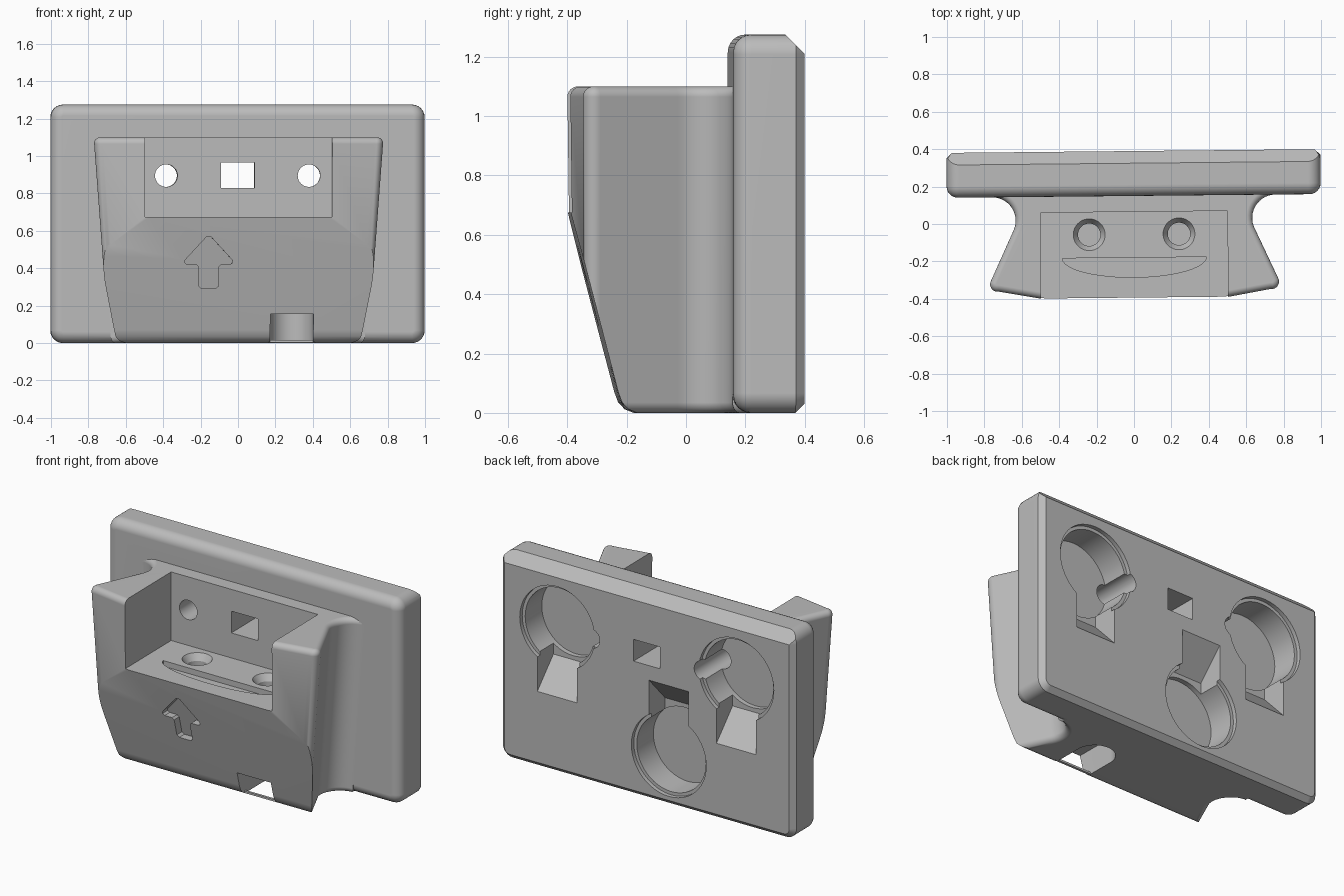
import bpy, bmesh
from math import sin, cos, pi, radians
from mathutils import Vector

if "Cube" in bpy.data.objects:
    bpy.data.objects.remove(bpy.data.objects["Cube"], do_unlink=True)

grey = bpy.data.materials.new("matte grey")
grey.use_nodes = True
grey.diffuse_color = (0.5, 0.5, 0.5, 1)
grey.node_tree.nodes["Principled BSDF"].inputs["Base Color"].default_value = (0.5, 0.5, 0.5, 1)


def loft(name, rings):
    """Skin a stack of matching closed rings and cap both ends."""
    bm = bmesh.new()
    loops = [[bm.verts.new(p) for p in r] for r in rings]
    n = len(loops[0])
    for a, b in zip(loops, loops[1:]):
        for i in range(n):
            j = (i + 1) % n
            bm.faces.new((a[i], a[j], b[j], b[i]))
    bm.faces.new(loops[0][::-1])
    bm.faces.new(loops[-1])
    bmesh.ops.recalc_face_normals(bm, faces=bm.faces)
    me = bpy.data.meshes.new(name)
    bm.to_mesh(me)
    bm.free()
    me.materials.append(grey)
    ob = bpy.data.objects.new(name, me)
    bpy.context.collection.objects.link(ob)
    return ob


def place(axis, p, h):
    if axis == "x":
        return Vector((h, p[0], p[1]))
    if axis == "y":
        return Vector((p[0], h, p[1]))
    return Vector((p[0], p[1], h))


def prism(name, pts, axis, lo, hi):
    return loft(name, [[place(axis, p, h) for p in pts] for h in (lo, hi)])


def arc(cx, cy, r, a0, a1, n):
    steps = [radians(a0 + (a1 - a0) * i / n) for i in range(n + 1)]
    return [(cx + r * cos(a), cy + r * sin(a)) for a in steps]


def rect(x0, x1, y0, y1):
    return [(x0, y0), (x1, y0), (x1, y1), (x0, y1)]


def turned(name, c, axis, steps):
    """Round cutter from (height, radius) steps."""
    return loft(name, [[place(axis, p, h) for p in arc(*c, r, 0, 360, 48)[:-1]]
                       for h, r in steps])


def combine(target, tool, op="DIFFERENCE"):
    mod = target.modifiers.new(op.lower(), "BOOLEAN")
    mod.operation, mod.solver, mod.object = op, "EXACT", tool
    bpy.context.view_layer.objects.active = target
    bpy.ops.object.modifier_apply(modifier=mod.name)
    bpy.data.objects.remove(tool, do_unlink=True)


def rounding(r, n=6):
    """(height, inset) pairs of a quarter round."""
    return [(r * (1 - cos(pi / 2 * i / n)), r * (1 - sin(pi / 2 * i / n))) for i in range(n + 1)]


# Back plate: rounded front rim, chamfered back rim
def plate_ring(y, d):
    w, b, t, r = 1 - d, d, 1.275 - d, 0.067 - d
    pts = (arc(w - r, b + r, r, -90, 0, 6) + arc(w - r, t - r, r, 0, 90, 6)
           + arc(r - w, t - r, r, 90, 180, 6) + arc(r - w, b + r, r, 180, 270, 6))
    return [place("y", p, y) for p in pts]


plate = loft("wall_mount", [plate_ring(0.15 + h, d) for h, d in rounding(0.06)]
             + [plate_ring(0.36, 0), plate_ring(0.39, 0.03)])
combine(plate, prism("top_chamfer", [(0.285, 1.315), (0.43, 1.17), (0.5, 1.4)], "x", -2, 2))

# Dovetail body with concave flanks flowing into the plate
half = ([(0.5, -0.395)] + arc(0.735, -0.315, 0.04, -99, 28, 8)
        + arc(0.76, 0.025, 0.125, 208, 90, 14) + [(0.76, 0.27)])
outline = [Vector(p) for p in half + [(-x, y) for x, y in reversed(half)]]


def body_ring(z, d):
    ring = []
    for i, p in enumerate(outline):
        a, b = outline[i - 1], outline[(i + 1) % len(outline)]
        t = (p - a).normalized() + (b - p).normalized()
        t.normalize()
        q = p + Vector((-t.y, t.x)) * d
        q.x -= (1 if p.x > 0 else -1) * 0.075 * (1.1 - z)
        ring.append(place("z", q, z))
    return ring


ends = rounding(0.035)
body = loft("body", [body_ring(h, d) for h, d in ends]
            + [body_ring(1.1 - h, d) for h, d in reversed(ends)])

# Sloping lower front with a rounded toe
combine(body, prism("front_slope", [(-0.434, 0.83), (-0.235, 0.07), (-0.222, 0.035), (-0.2, 0.012),
                                    (-0.17, 0), (-0.17, -0.1), (-0.6, -0.1), (-0.6, 0.83)],
                    "x", -1, 1))
# Open pocket at the top front
combine(body, prism("pocket", rect(-0.5, 0.5, -0.6, 0.065), "z", 0.675, 1.3))
combine(plate, body, "UNION")

# Screw holes and curved groove in the pocket floor
for x in (-0.24, 0.24):
    combine(plate, turned("floor_hole", (x, -0.055), "z",
                          [(0.38, 0.06), (0.635, 0.06), (0.675, 0.085), (0.7, 0.085)]))
groove = [(0.385 * cos(a), -0.18 + 0.105 * sin(a)) for a in
          [pi + pi * i / 24 for i in range(25)]]
combine(plate, prism("floor_groove", groove, "z", 0.64, 0.7))

# Square window and round holes through the pocket wall
combine(plate, prism("window", rect(-0.09, 0.09, 0.83, 0.965), "y", 0, 0.6))
for x in (-0.383, 0.38):
    combine(plate, turned("wall_hole", (x, 0.895), "y", [(0, 0.06), (0.6, 0.06)]))

# Keyhole recesses in the back, each with a ramped slot
for x, z, side in ((0.61, 0.9, -1), (-0.61, 0.9, -1), (-0.15, 0.31, 1)):
    combine(plate, turned("recess", (x, z), "y",
                          [(0.2, 0.235), (0.365, 0.235), (0.365, 0.255), (0.5, 0.255)]))
    ramp = [(0.5, z), (0.23, z), (0.23, z + side * 0.26), (0.39, z + side * 0.43),
            (0.5, z + side * 0.43)]
    combine(plate, prism("slot", ramp, "x", x - 0.135, x + 0.135))

# Arrow sunk into the sloping front
right = [(0.125, 0.445), (0.128, 0.43), (0.115, 0.42), (0.065, 0.42), (0.053, 0.408),
         (0.053, 0.305), (0.038, 0.292)]
arrow = [(0.012, 0.568)] + right
arrow = arrow + [(-x, z) for x, z in reversed(arrow)]
tilt = 0.262
combine(plate, loft("arrow", [[(x - 0.16, -0.395 + (0.68 - z) * tilt + d, z) for x, z in arrow]
                              for d in (-0.1, 0.05)]))

# Round-ended cavity under the body, opening through the toe
cavity = arc(0.285, 0.0, 0.115, 0, 180, 20) + [(0.17, -0.4), (0.4, -0.4)]
combine(plate, prism("cavity", cavity, "z", -0.1, 0.155))

# Thin bar across the cavity mouth
bar = prism("mouth_bar", rect(0.16, 0.41, -0.185, -0.17), "z", 0.003, 0.015)

# Shading, with the slight twist of the whole part
for ob in (plate, bar):
    ob.rotation_euler.z = 0.01
    bpy.ops.object.select_all(action="DESELECT")
    ob.select_set(True)
    bpy.context.view_layer.objects.active = ob
    bpy.ops.object.shade_smooth_by_angle(angle=radians(28))
    weighted = ob.modifiers.new("weighted normals", "WEIGHTED_NORMAL")
    weighted.keep_sharp = True
